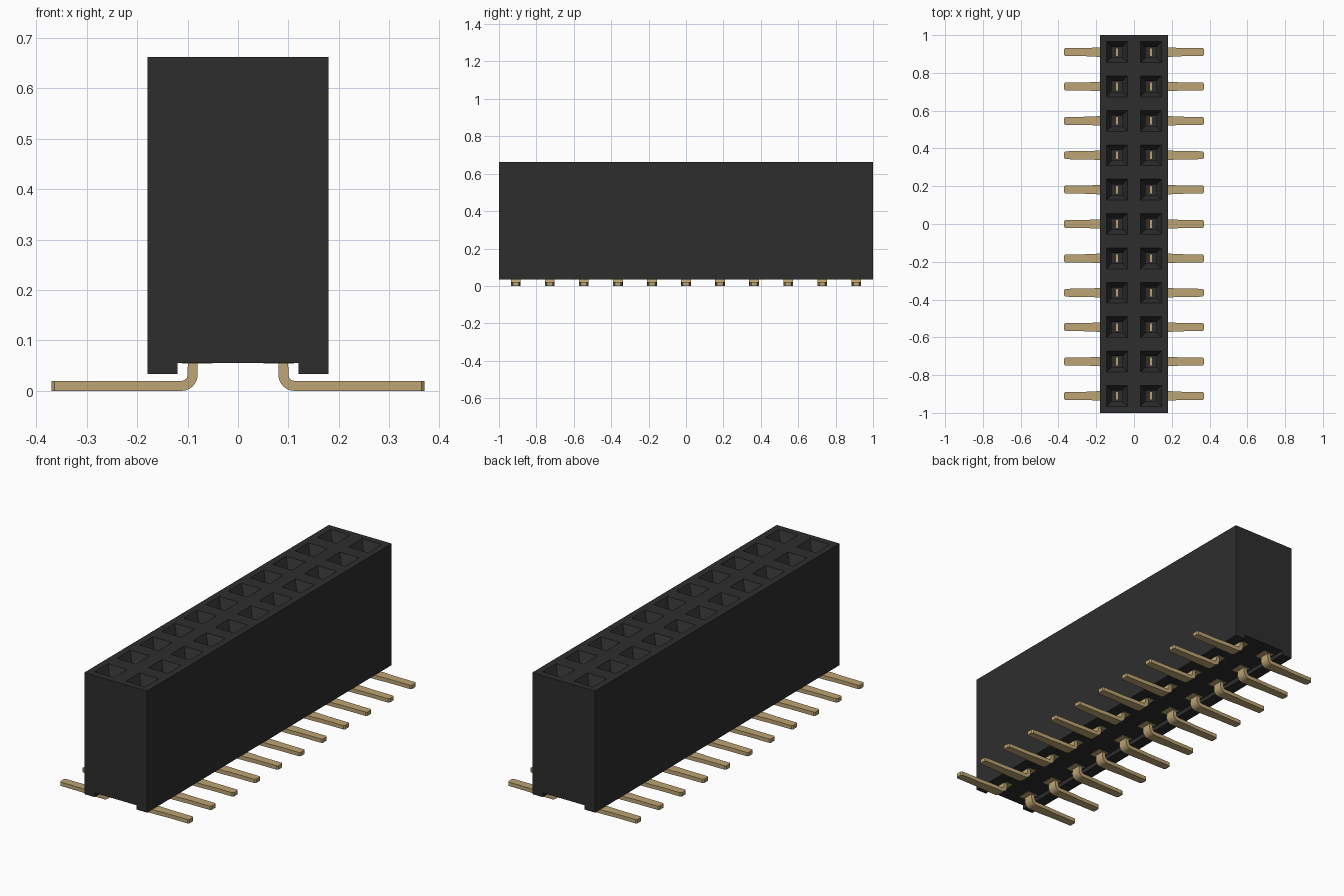
import bpy
import bmesh
import math

if "Cube" in bpy.data.objects:
    bpy.data.objects.remove(bpy.data.objects["Cube"], do_unlink=True)

ROWS, PITCH, COL = 11, 0.182, 0.09
ROW_Y = [(i - (ROWS - 1) / 2) * PITCH for i in range(ROWS)]
HALF_W, HALF_L = 0.18, 1.0
TOP, FOOT, CEILING = 0.662, 0.033, 0.055


def material(name, rgb):
    m = bpy.data.materials.new(name)
    m.use_nodes = True
    m.diffuse_color = (*rgb, 1)
    bsdf = m.node_tree.nodes["Principled BSDF"]
    bsdf.inputs["Base Color"].default_value = (*rgb, 1)
    bsdf.inputs["Roughness"].default_value = 0.6
    return m


BLACK = material("black plastic", (0.027, 0.027, 0.027))
GOLD = material("gold plating", (0.51, 0.375, 0.175))


def finish(bm, name, mat):
    bmesh.ops.remove_doubles(bm, verts=bm.verts, dist=1e-5)
    bmesh.ops.recalc_face_normals(bm, faces=bm.faces)
    mesh = bpy.data.meshes.new(name)
    bm.to_mesh(mesh)
    bm.free()
    mesh.materials.append(mat)
    ob = bpy.data.objects.new(name, mesh)
    bpy.context.collection.objects.link(ob)
    return ob


def quad(bm, *points):
    return bm.faces.new([bm.verts.new(p) for p in points])


def loft(bm, rings, cap_start=True, cap_end=True):
    """Bridge successive closed rings of points."""
    loops = [[bm.verts.new(p) for p in ring] for ring in rings]
    for a, b in zip(loops, loops[1:]):
        n = len(a)
        for i in range(n):
            bm.faces.new((a[i], a[(i + 1) % n], b[(i + 1) % n], b[i]))
    if cap_start:
        bm.faces.new(loops[0])
    if cap_end:
        bm.faces.new(loops[-1])


def square(x, y, hx, hy, z):
    return [(x - hx, y - hy, z), (x + hx, y - hy, z), (x + hx, y + hy, z), (x - hx, y + hy, z)]


# Housing: channelled shell, with a top deck divided around the sockets
MOUTH, SHAFT = 0.055, 0.028
bm = bmesh.new()
profile = [(HALF_W, TOP), (HALF_W, FOOT), (0.12, FOOT), (0.12, CEILING),
           (-0.12, CEILING), (-0.12, FOOT), (-HALF_W, FOOT), (-HALF_W, TOP)]
for (x0, z0), (x1, z1) in zip(profile, profile[1:]):
    quad(bm, (x0, -HALF_L, z0), (x1, -HALF_L, z1), (x1, HALF_L, z1), (x0, HALF_L, z0))
for y in (-HALF_L, HALF_L):
    bm.faces.new([bm.verts.new((x, y, z)) for x, z in profile])

xs = [-HALF_W, -COL - MOUTH, -COL + MOUTH, COL - MOUTH, COL + MOUTH, HALF_W]
ys = [-HALF_L] + [y + s * MOUTH for y in ROW_Y for s in (-1, 1)] + [HALF_L]
for i in range(len(xs) - 1):
    for j in range(len(ys) - 1):
        if i % 2 and j % 2:
            # Tapered socket mouth running into a square shaft
            cx, cy = (xs[i] + xs[i + 1]) / 2, (ys[j] + ys[j + 1]) / 2
            loft(bm, [square(cx, cy, MOUTH, MOUTH, TOP),
                      square(cx, cy, SHAFT, SHAFT, TOP - 0.05),
                      square(cx, cy, SHAFT, SHAFT, 0.2)], cap_start=False)
        else:
            quad(bm, (xs[i], ys[j], TOP), (xs[i + 1], ys[j], TOP),
                 (xs[i + 1], ys[j + 1], TOP), (xs[i], ys[j + 1], TOP))
finish(bm, "housing", BLACK)


# Contact pins: a flat strip swept up the socket, round the bend and out along the foot
def pin_rings():
    inner, outer, bend = 0.012, 0.032, 6
    cx, cz = 0.08 + outer, outer
    rings = []

    def ring(xa, za, xb, zb, half):
        rings.append([(xa, -half, za), (xa, half, za), (xb, half, zb), (xb, -half, zb)])

    ring(0.081, 0.5, 0.099, 0.5, 0.023)
    ring(0.081, 0.08, 0.099, 0.08, 0.023)
    for k in range(bend + 1):
        a = math.pi + k / bend * math.pi / 2
        c, s = math.cos(a), math.sin(a)
        ring(cx + outer * c, cz + outer * s, cx + inner * c, cz + inner * s, 0.026)
    for x, half in ((0.19, 0.025), (0.24, 0.022), (0.364, 0.021), (0.37, 0.015)):
        ring(x, 0.0, x, 0.02, half)
    return rings


PIN = pin_rings()
for side, label in ((1, "left"), (-1, "right")):
    for n, row_y in enumerate(ROW_Y, 1):
        bm = bmesh.new()
        loft(bm, [[(side * x, y + row_y, z) for x, y, z in ring] for ring in PIN])
        # Contact base set into the channel ceiling
        loft(bm, [square(side * COL * 0.9, row_y, 0.03, 0.035, z)
                  for z in (CEILING - 0.001, CEILING + 0.004)])
        ob = finish(bm, f"{label}_pin_{n}", GOLD)
        bpy.ops.object.select_all(action="DESELECT")
        ob.select_set(True)
        bpy.context.view_layer.objects.active = ob
        bpy.ops.object.shade_smooth_by_angle(angle=math.radians(30))
